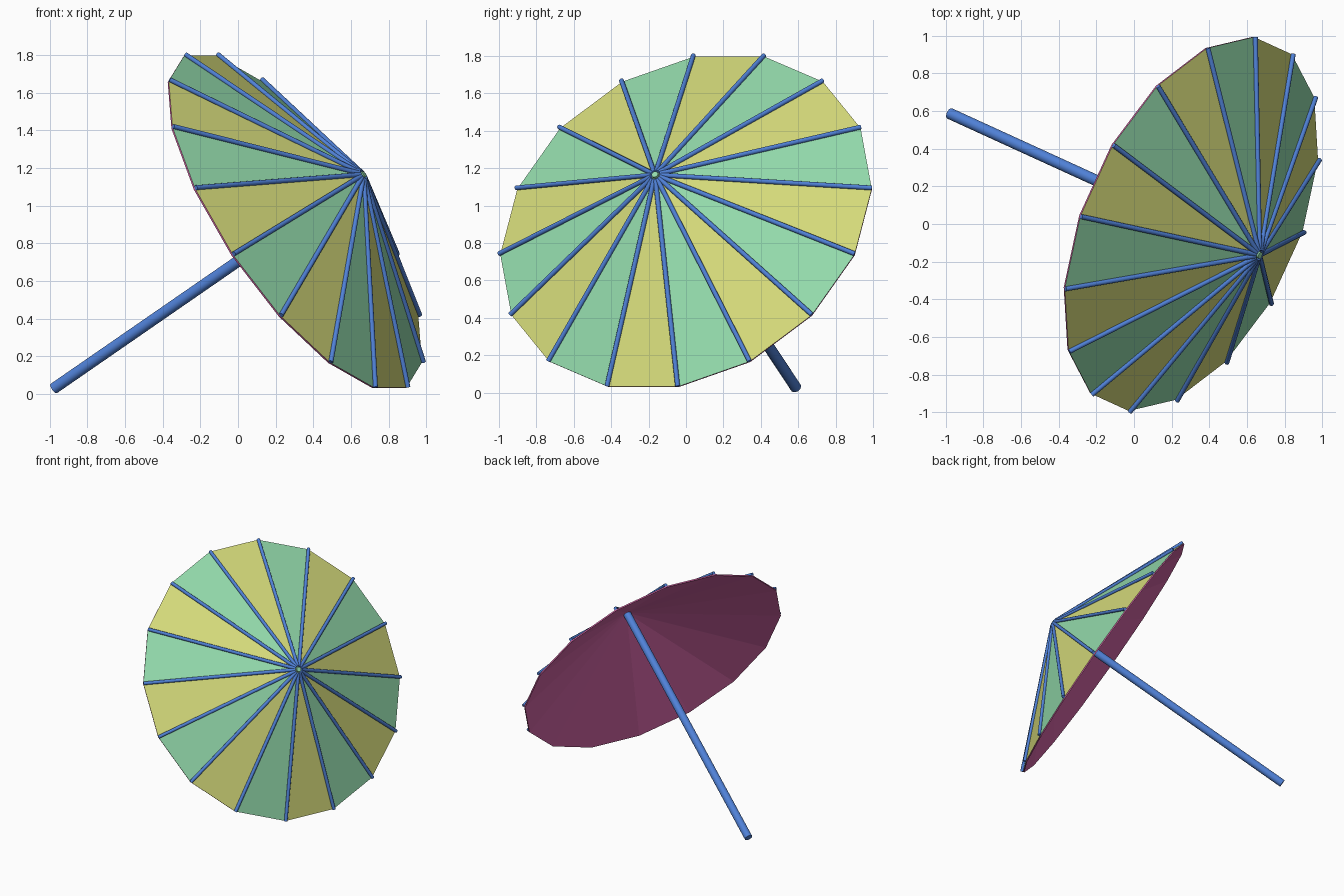
import bpy, bmesh, math
from mathutils import Vector, Matrix

if "Cube" in bpy.data.objects:
    bpy.data.objects.remove(bpy.data.objects["Cube"])

N, R, H = 16, 1.062, 0.46        # panels, rim radius, canopy height
TIP = 0.02                       # radius of the small flat tip
POLE_END = -1.667                # pole bottom along the axis, from the rim plane

# Tilted frame: local z runs along the pole, origin at the rim centre
d = Vector((0.770, -0.352, 0.532)).normalized()
u = Vector((-d.y, d.x, 0)).normalized()
v = d.cross(u)
FRAME = Matrix.Translation((0.305, 0, 0.915)) @ Matrix((u, v, d)).transposed().to_4x4()


def material(name, rgb):
    m = bpy.data.materials.new(name)
    m.diffuse_color = (*rgb, 1)
    m.use_nodes = True
    m.node_tree.nodes["Principled BSDF"].inputs["Base Color"].default_value = m.diffuse_color
    return m


green = material("green", (0.30, 0.72, 0.42))
yellow = material("yellow", (0.68, 0.72, 0.20))
pink = material("pink", (0.65, 0.13, 0.38))
blue = material("blue", (0.08, 0.22, 0.68))


def finish(name, bm, mats, smooth=False):
    me = bpy.data.meshes.new(name)
    bm.to_mesh(me)
    bm.free()
    for m in mats:
        me.materials.append(m)
    ob = bpy.data.objects.new(name, me)
    bpy.context.collection.objects.link(ob)
    ob.matrix_world = FRAME
    if smooth:
        bpy.ops.object.select_all(action='DESELECT')
        ob.select_set(True)
        bpy.context.view_layer.objects.active = ob
        bpy.ops.object.shade_smooth_by_angle(angle=math.radians(50))
    return ob


def rod(bm, a, b, r, sides):
    axis = b - a
    rot = axis.to_track_quat('Z', 'Y').to_matrix().to_4x4()
    bmesh.ops.create_cone(bm, cap_ends=True, segments=sides, radius1=r, radius2=r,
                          depth=axis.length,
                          matrix=Matrix.Translation((a + b) / 2) @ rot)


def point(k, r, z):
    a = 2 * math.pi * (k + 0.5) / N
    return Vector((r * math.cos(a), r * math.sin(a), z))


def ring(bm, r, z):
    return [bm.verts.new(point(k, r, z)) for k in range(N)]


# Canopy: alternating flat panels and a small green tip
bm = bmesh.new()
rim, top = ring(bm, R, 0), ring(bm, TIP, H)
for k in range(N):
    j = (k + 1) % N
    bm.faces.new((rim[k], rim[j], top[j], top[k])).material_index = k % 2
bm.faces.new(top)
finish("canopy", bm, [green, yellow])

# Lining: pink inner skin with a thin visible edge at the rim
bm = bmesh.new()
edge, low = ring(bm, R, 0), ring(bm, R - 0.003, -0.010)
tip = bm.verts.new((0, 0, H - 0.012))
for k in range(N):
    j = (k + 1) % N
    bm.faces.new((low[k], low[j], edge[j], edge[k]))
    bm.faces.new((low[j], low[k], tip))
finish("lining", bm, [pink])

# Ribs: thin rods lying on the panel seams
bm = bmesh.new()
for k in range(N):
    rod(bm, point(k, TIP + 0.003, H + 0.001), point(k, R + 0.003, 0.008), 0.013, 10)
finish("ribs", bm, [blue], smooth=True)

# Tip cap: small green button where the ribs meet
bm = bmesh.new()
rod(bm, Vector((0, 0, H - 0.01)), Vector((0, 0, H + 0.015)), 0.018, N)
finish("tip_cap", bm, [green], smooth=True)

# Pole
bm = bmesh.new()
rod(bm, Vector((0, 0, POLE_END)), Vector((0, 0, H - 0.02)), 0.03, 20)
finish("pole", bm, [blue], smooth=True)
